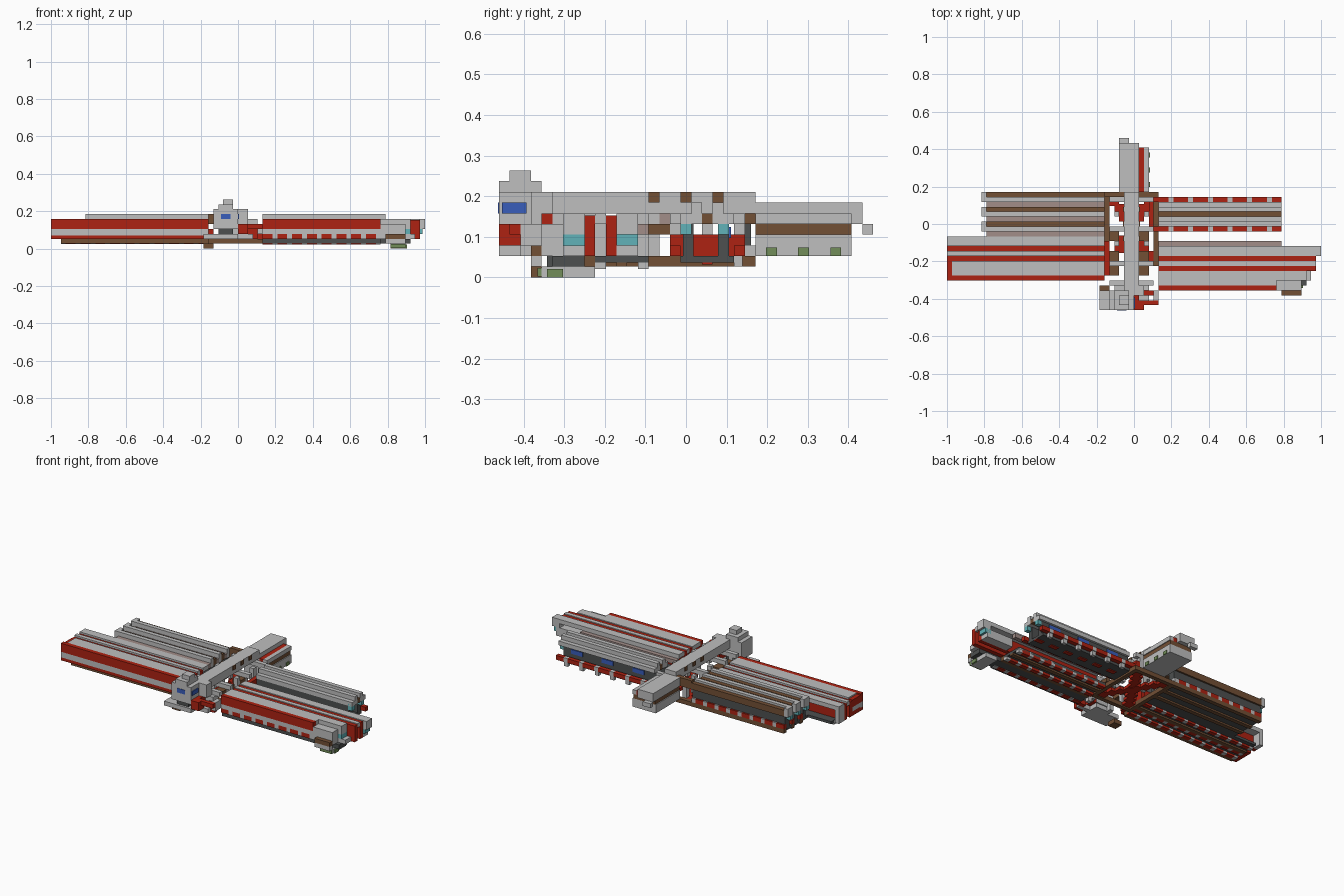
import bpy
import bmesh

cube = bpy.data.objects.get("Cube")
if cube:
    bpy.data.objects.remove(cube)

UNIT = 1 / 38          # one building block
MID_X, MID_Y = 38, 17.5


def paint(name, red, green, blue):
    mat = bpy.data.materials.new(name)
    mat.use_nodes = True
    mat.diffuse_color = (red, green, blue, 1)
    shader = mat.node_tree.nodes["Principled BSDF"]
    shader.inputs["Base Color"].default_value = mat.diffuse_color
    return mat


gray = paint("light gray", .52, .52, .52)
rust = paint("red", .42, .016, .006)
brown = paint("brown", .17, .08, .036)
mauve = paint("mauve", .36, .27, .25)
dark = paint("dark gray", .075, .08, .08)
teal = paint("teal", .12, .45, .48)
blue = paint("blue", .04, .11, .5)
green = paint("green", .17, .27, .1)


def part(name, mat, *boxes):
    """Boxes are x, y and z ranges in blocks, joined as one object."""
    bm = bmesh.new()
    for x0, x1, y0, y1, z0, z1 in boxes:
        made = bmesh.ops.create_cube(bm, size=1)
        for v in made["verts"]:
            v.co.x = ((x1 if v.co.x > 0 else x0) - MID_X) * UNIT
            v.co.y = ((y1 if v.co.y > 0 else y0) - MID_Y) * UNIT
            v.co.z = (z1 if v.co.z > 0 else z0) * UNIT
    mesh = bpy.data.meshes.new(name)
    bm.to_mesh(mesh)
    bm.free()
    mesh.materials.append(mat)
    obj = bpy.data.objects.new(name, mesh)
    bpy.context.collection.objects.link(obj)
    return obj


def dashes(name, x0, x1, y, z, long_mat, short_mat, long=2, short=1):
    """A row of blocks alternating between two colours."""
    step = long + short
    starts = range(x0, x1, step)
    part(name + "_long", long_mat,
         *[(x, min(x + long, x1), y, y + 1, z, z + 1) for x in starts])
    part(name + "_short", short_mat,
         *[(x + long, min(x + step, x1), y, y + 1, z, z + 1) for x in starts if x + long < x1])


# Left front halls: striped red sides and gray roofs
LEFT = (0, 32)
part("left_front_wall", rust, (*LEFT, 6, 7, 4, 6), (*LEFT, 6, 7, 2, 2.7))
part("left_front_band", gray, (*LEFT, 6, 7, 2.7, 4))
part("left_front_roof", gray, (1, 32, 7, 10, 5, 6))
part("left_inner_walls", rust, (*LEFT, 10, 11, 2, 5.6), (*LEFT, 12, 13, 2, 5.6))
part("left_middle_roof", gray, (*LEFT, 11, 12, 5, 6), (*LEFT, 13, 15, 5, 6))
part("left_end_wall", rust, (0, 1, 7, 10, 4, 5.7), (0, 1, 7, 10, 2, 3))
part("left_end_band", gray, (0, 1, 7, 10, 3, 4), (0, 1, 13, 15, 2, 5))
part("left_end_base", brown, (2, 32, 7, 8, 1, 2), (2, 32, 11, 12, 1, 2))
part("left_front_floor", dark, (2, 32, 8, 11, 1.4, 2), (2, 32, 12, 15, 1.4, 2))
for y in (8, 10, 13):
    dashes("left_track", 2, 32, y, .9 if y != 10 else 1, gray, rust, 1, 2)

# Left rear canopies: three repeats of brown, ridge and gutter
for n, y in enumerate((15, 18, 21)):
    part("left_gutter", mauve, (8, 32, y, y + 1, 5, 6))
    part("left_ridge", gray, (7, 32, y + 1, y + 2, 5, 7))
    part("left_brown_roof", brown, (8, 32, y + 2, y + 3, 5, 6.5))
    part("left_canopy_end", gray, (7, 8, y + 2, y + 3, 5, 7))
    part("left_canopy_wall", dark, (8, 32, y + 1, y + 2, 2, 5))
    part("left_canopy_post", teal, (7, 8, y + 1, y + 2, 4, 5))
    dashes("left_rear_track", 8, 32, y + 2, 2, rust, gray)
    part("left_rear_floor", dark, (8, 32, y, y + 1.9, 1.4, 2))
    part("left_rear_rail", brown, (8, 32, y + 2, y + 3, 1, 2))
part("left_rear_wall", dark, (8, 32, 22.6, 23.6, 3, 5))

# Right front halls
part("right_front_wall", rust, (43, 67, 4, 5, 4, 6))
part("right_front_band", gray, (43, 67, 4, 5, 3, 4))
dashes("right_front_sill", 43, 67, 4, 2, rust, gray)
part("right_front_roof", gray, (43, 67, 5, 8, 5, 6), (43, 75, 9, 10, 5, 6))
part("right_inner_walls", rust, (43, 75, 8, 9, 2, 5.8), (43, 75, 10, 11, 2, 5.8))
part("right_middle_roof", gray, (43, 74, 11, 13, 5, 6))
part("right_gutter", mauve, (43, 68, 13, 14, 4, 5))
part("right_front_floor", dark, (43, 67, 4.5, 8, 1, 2), (43, 67, 9, 14, 1.4, 2))
part("right_floor_rails", brown, (43, 67, 8, 9, 1, 2), (43, 67, 11, 12, 1, 1.4))
for y in (5, 9, 13):
    dashes("right_track", 43, 67, y, .8, rust, gray)

# Right end pavilion
part("end_steps", gray, (67, 73, 6, 8, 4, 6), (67, 72, 4, 6, 2, 5),
     (67, 74, 6, 8, 2, 3), (74, 76, 11, 13, 4, 6), (68, 75, 11, 13, 2, 4),
     (69, 72, 4, 9, 0, 1))
part("end_glass", teal, (68, 73, 6, 8, 3, 4), (74, 75.5, 11, 13, 3, 4))
part("end_plinth", dark, (67, 73, 5, 8, 1, 2))
part("end_porch", brown, (68, 72, 3, 4, 2, 3))
part("end_planter", green, (69, 72, 3.6, 4, .1, .9), (71.8, 72.3, 4.5, 6, 0, .8))
part("end_canopy", gray, (68, 72, 3, 4, 1, 2))

# Right rear canopies
part("right_ridges", gray, (43, 68, 20, 21, 5, 7), (43, 68, 21, 22, 5, 6),
     (43, 68, 17, 18, 5, 6), (43, 68, 18, 19, 5, 7))
part("right_valley", brown, (43, 68, 19, 20, 5, 6))
part("right_canopy_walls", dark, (43, 67, 17.2, 18.2, 2, 5), (43, 67, 20.5, 21.5, 2, 5))
part("right_canopy_glass", teal, (67, 68, 17, 18, 4, 5.5), (67, 68, 20.5, 21.5, 4, 5))
part("right_rear_floor", dark, (43, 67, 17, 22, 1.4, 2))
part("right_floor_seats", rust, *[(x, x + 2, 19, 20, 1.2, 1.4) for x in range(45, 66, 4)])
part("right_rear_windows", blue, *[(x, x + 3, 21.5, 21.7, 3.7, 4.7) for x in (46, 54, 62)])
for y in (16, 22):
    dashes("right_platform", 42, 68, y, 2, rust, gray, 3, 1)
part("right_platform_blocks", gray, *[(x, x + 1, 22, 22.8, 1, 2) for x in range(45, 68, 4)])

# Bridge across the halls
part("bridge_deck", gray, (36, 39, 3, 24, 6, 8))
part("bridge_legs", gray, *[(x, x + 1, y, y + 1, 2, 6)
                            for x in (34, 40) for y in (5, 9, 13, 16, 19, 22)])
part("bridge_ribs", gray, *[(33, 42, y, y + 1, 5, 6) for y in (5, 9, 16, 22)])
part("bridge_windows", brown, *[(x, x + .2, y, y + 1, 7, 8)
                                for x in (35.8, 39) for y in (14, 17, 20)])
part("bridge_landings", brown, *[(x, x + 2, y, y + 2, 4, 5)
                                 for x in (33, 39) for y in (7, 10, 14)])
part("side_landing", brown, (32, 36, 23, 24, 5, 7))
part("stair_walls", rust, (32, 33, 7, 14, 2, 4), (41, 42, 16, 23, 2, 4))

# Base frame with crossed braces
part("base_frame", brown, (32, 43, 9, 10, 1, 2), (32, 43, 23, 24, 1, 2),
     (32, 33, 10, 23, 1, 2), (42, 43, 10, 23, 1, 2), (31, 33, 3, 5, 0, 1))
part("base_braces", rust, *[(33 + n, 35 + n, 10 + n * 1.6, 12 + n * 1.6, 1.3, 2)
                            for n in range(8)],
     *[(40 - n, 42 - n, 10 + n * 1.6, 12 + n * 1.6, 1.2, 1.9) for n in range(8)])

# Rear bridge arm
part("arm_roof", gray, (35, 39, 24, 34, 5, 7), (35, 37, 34, 35, 4, 5))
part("arm_band", brown, (35.2, 40.8, 24, 33, 4, 5))
part("arm_body", gray, (35, 41, 24, 33, 2, 4))
part("arm_gutter", rust, (39, 40, 24, 33, 5, 6))
part("arm_parapet", gray, (40, 41, 24, 33, 5, 6))
part("arm_plants", green, *[(41, 41.2, y, y + 1, 2, 2.8) for y in (25, 28, 31)])

# Front tower with its porch
part("tower", gray, (33, 38, 0, 4, 4, 8), (34, 37, 0, 4, 8, 9), (35, 37, 1, 3, 9, 10))
part("tower_windows", blue, (38, 38.2, 0.3, 2.6, 6, 7), (34.5, 36.5, -.1, 0, 6, 7))
part("tower_ledge", gray, (31, 34, 0, 4, 2, 3), (34, 38, 0, 5, 2, 3), (38, 40, 3, 5, 5, 8))
part("tower_door", dark, (34, 37, .5, 4, 3, 4))
part("porch_walls", rust, (38, 40, 0, 2, 3, 5), (40, 43, 1, 2, 4, 5),
     (40, 42, 3, 4, 2, 4), (38, 39, 2, 5, 3, 5))
part("porch_blocks", gray, (38, 41, 2, 3, 2, 3), (42, 43, 2, 4, 3, 5), (39, 41, 4, 6, 3, 5))
